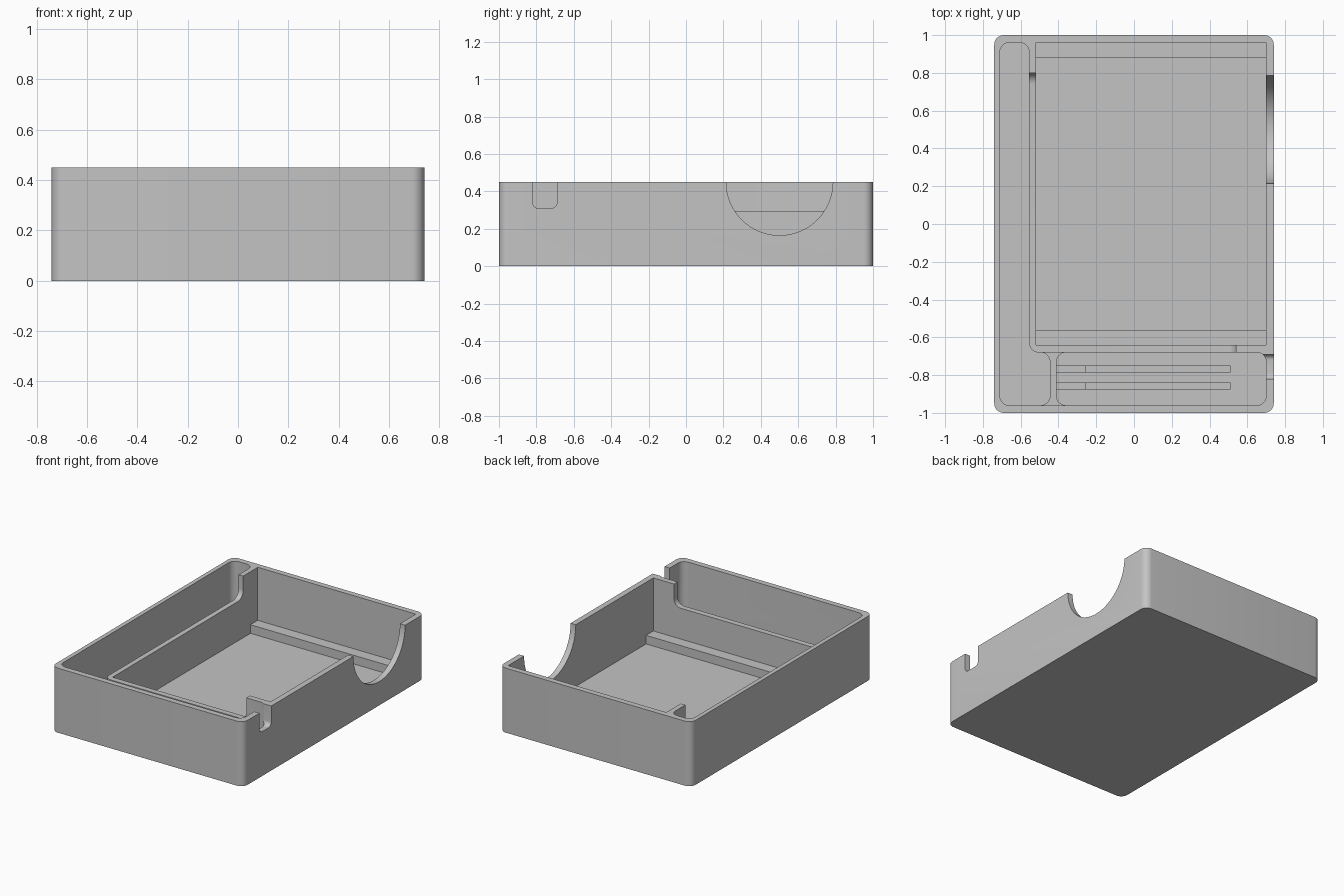
import bpy
import bmesh
from math import pi, cos, sin
from mathutils import Vector

old = bpy.data.objects.get("Cube")
if old:
    bpy.data.objects.remove(old, do_unlink=True)

grey = bpy.data.materials.new("plain_grey")
grey.use_nodes = True
colour = (0.55, 0.55, 0.55, 1)
grey.diffuse_color = colour
grey.node_tree.nodes["Principled BSDF"].inputs["Base Color"].default_value = colour

HEIGHT, FLOOR, ABOVE = 0.45, 0.02, 0.6


def rounded(corners, radius, steps=8):
    """Outline with right-angle corners filleted; radius may be one per corner."""
    if not isinstance(radius, (list, tuple)):
        radius = [radius] * len(corners)
    points = []
    for i, r in enumerate(radius):
        p = Vector(corners[i])
        if r == 0:
            points.append(p)
            continue
        a = (Vector(corners[i - 1]) - p).normalized()
        b = (Vector(corners[(i + 1) % len(corners)]) - p).normalized()
        centre = p + (a + b) * r
        for k in range(steps + 1):
            t = k / steps * pi / 2
            points.append(centre - b * r * cos(t) - a * r * sin(t))
    return points


def rect(u0, v0, u1, v1):
    return [(u0, v0), (u1, v0), (u1, v1), (u0, v1)]


def prism(name, outline, lo, hi, axis="z"):
    """Extrude an outline along an axis."""
    place = {"z": lambda u, v, w: (u, v, w),
             "x": lambda u, v, w: (w, u, v),
             "y": lambda u, v, w: (u, w, v)}[axis]
    bm = bmesh.new()
    face = bm.faces.new([bm.verts.new(place(u, v, lo)) for u, v in outline])
    grown = bmesh.ops.extrude_face_region(bm, geom=[face])["geom"]
    move = Vector(place(0, 0, hi - lo))
    bmesh.ops.translate(bm, vec=move,
                        verts=[g for g in grown if isinstance(g, bmesh.types.BMVert)])
    bmesh.ops.recalc_face_normals(bm, faces=bm.faces)
    mesh = bpy.data.meshes.new(name)
    bm.to_mesh(mesh)
    bm.free()
    obj = bpy.data.objects.new(name, mesh)
    bpy.context.collection.objects.link(obj)
    mesh.materials.append(grey)
    return obj


def carve(target, cutter):
    mod = target.modifiers.new("cut", "BOOLEAN")
    mod.operation = "DIFFERENCE"
    mod.solver = "EXACT"
    mod.object = cutter
    bpy.context.view_layer.objects.active = target
    bpy.ops.object.modifier_apply(modifier=mod.name)
    bpy.data.objects.remove(cutter, do_unlink=True)


# Tray body with rounded upright corners
tray = prism("tray_body", rounded(rect(-0.74, -1, 0.74, 1), 0.05), 0, HEIGHT)

# Main bay
carve(tray, prism("main_bay", rect(-0.52, -0.64, 0.70, 0.96), FLOOR, ABOVE))

# L-shaped channel above the low divider, then the two pockets below it
channel = [(-0.71, -0.96), (0.70, -0.96), (0.70, -0.68),
           (-0.555, -0.68), (-0.555, 0.96), (-0.71, 0.96)]
carve(tray, prism("channel", rounded(channel, 0.05), 0.17, ABOVE))
side = [(-0.71, -0.96), (-0.445, -0.96), (-0.445, -0.68),
        (-0.555, -0.68), (-0.555, 0.96), (-0.71, 0.96)]
carve(tray, prism("side_pocket", rounded(side, 0.05), FLOOR, 0.2))
carve(tray, prism("front_pocket", rounded(rect(-0.41, -0.96, 0.70, -0.68), 0.05), FLOOR, 0.2))

# Lowered stretches of the two inner partitions, filleted at the step
LOW = 0.295
carve(tray, prism("side_dip", rounded(rect(-0.70, LOW, 0.80, ABOVE), [0, 0.06, 0, 0]),
                  -0.60, -0.50, "x"))
carve(tray, prism("front_dip", rounded(rect(-0.60, LOW, 0.54, ABOVE), [0, 0.05, 0, 0]),
                  -0.70, -0.62, "y"))

# Half-round thumb opening and small cable notch in the side wall
arc = [(0.5 + 0.285 * cos(pi + pi * k / 32), HEIGHT + 0.285 * sin(pi + pi * k / 32))
       for k in range(33)]
opening = [(0.215, ABOVE)] + arc + [(0.785, ABOVE)]
carve(tray, prism("thumb_opening", opening, 0.65, 0.80, "x"))
carve(tray, prism("cable_notch", rounded(rect(-0.82, 0.31, -0.69, ABOVE), [0.03, 0.03, 0, 0]),
                  0.65, 0.80, "x"))

# Smooth the rounded walls, keep the edges crisp
bpy.ops.object.select_all(action="DESELECT")
tray.select_set(True)
bpy.context.view_layer.objects.active = tray
bpy.ops.object.shade_smooth_by_angle()

# Support ledges at both ends of the main bay
for name, y in (("front_ledge", -0.64), ("back_ledge", 0.88)):
    prism(name, rect(-0.52, y, 0.70, y + 0.08), FLOOR, 0.08)

# Stepped rails on the floor of the front pocket
rail = [(-0.41, FLOOR), (0.51, FLOOR), (0.51, 0.06),
        (-0.255, 0.06), (-0.255, 0.11), (-0.41, 0.11)]
for name, y in (("outer_rail", -0.875), ("inner_rail", -0.785)):
    prism(name, rail, y, y + 0.037, "y")
